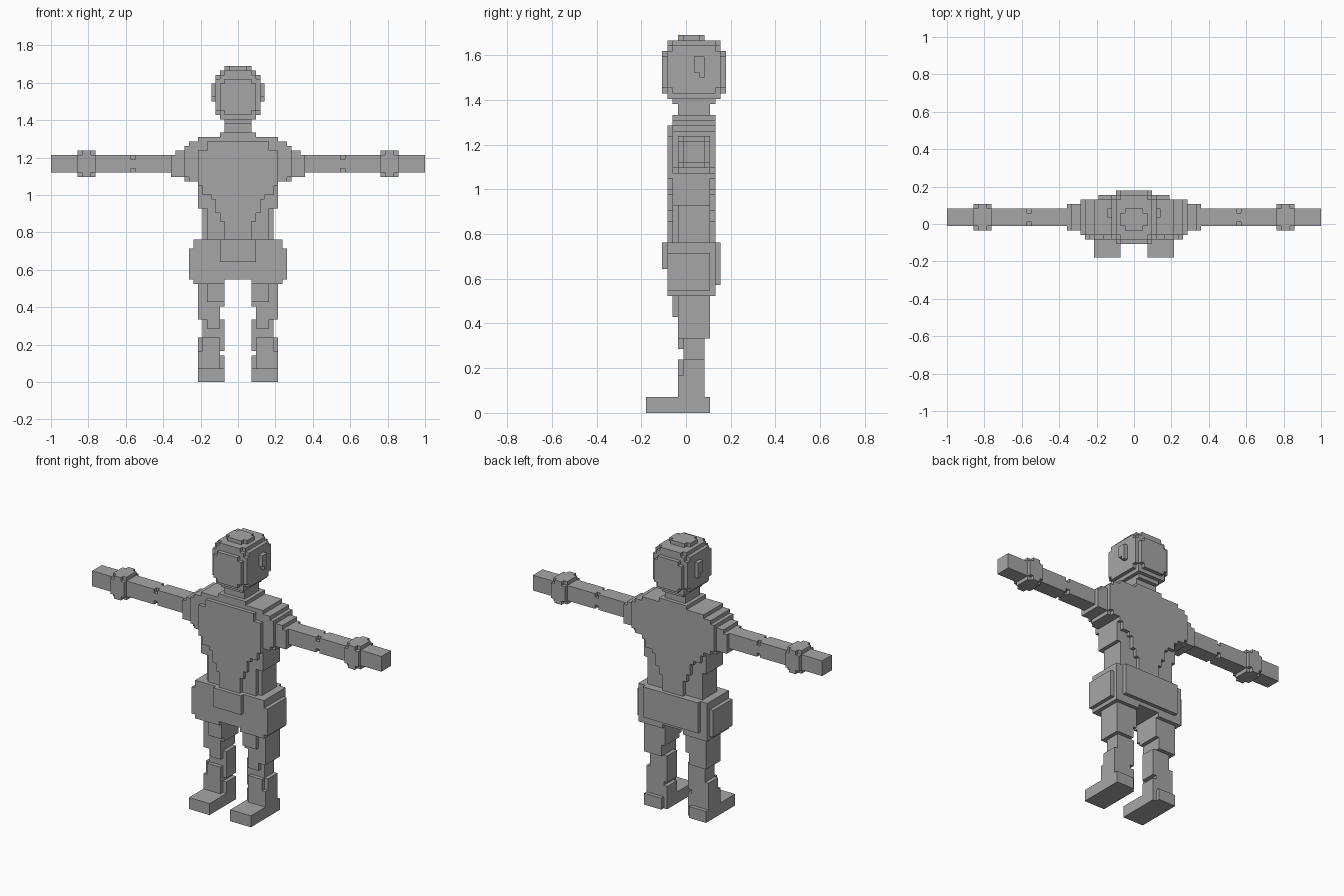
import bpy, bmesh
from itertools import product

if "Cube" in bpy.data.objects:
    bpy.data.objects.remove(bpy.data.objects["Cube"])

V = 2 / 84  # size of one block
grey = bpy.data.materials.new("mid grey")
grey.diffuse_color = (0.38, 0.38, 0.38, 1)
grey.use_nodes = True
grey.node_tree.nodes["Principled BSDF"].inputs["Base Color"].default_value = grey.diffuse_color


def cells(x0, x1, y0, y1, z0, z1):
    return set(product(range(x0, x1), range(y0, y1), range(z0, z1)))


def blocks(*boxes):
    return set().union(*(cells(*b) for b in boxes))


# Right halves in blocks: x0, x1, y0, y1, z0, z1 (mirrored across x = 0)
parts = {}

# Head: nested boxes give the stepped rounding, with ears on the sides
parts["head"] = blocks(
    (0, 5, 5, 13, 60, 68), (0, 4, 4, 14, 60, 69), (0, 3, 3, 14, 60, 68),
    (0, 4, 3, 13, 61, 67), (0, 3, 4, 15, 60, 68), (0, 4, 4, 15, 61, 67),
    (0, 5, 4, 14, 61, 68), (0, 5, 5, 13, 60, 69), (0, 4, 4, 14, 59, 69),
    (0, 4, 5, 13, 59, 70), (0, 3, 4, 14, 59, 70),
    (0, 2, 6, 11, 70, 71), (0, 3, 7, 10, 70, 71), (0, 3, 5, 13, 58, 60))
parts["ear"] = blocks((5, 6, 9, 11, 64, 67), (5, 6, 10, 11, 63, 64))
parts["neck"] = blocks((0, 3, 6, 12, 56, 58), (0, 4, 5, 13, 55, 56))

# Torso: waist, ribs and shoulder slope
torso = blocks(
    (0, 7, 5, 12, 32, 40), (0, 8, 6, 12, 32, 40), (0, 9, 5, 12, 39, 45),
    (0, 9, 5, 13, 45, 55), (0, 11, 5, 13, 45, 54), (0, 12, 5, 13, 46, 53),
    (0, 12, 6, 12, 45, 53))
# Tapering chest and back plates: half width, bottom, top
for w, z0, z1 in ((7, 52, 54), (9, 44, 52), (8, 42, 44), (6, 41, 42),
                  (5, 38, 41), (4, 36, 38), (3, 32, 36)):
    torso |= cells(0, w, 4, 5, z0, z1) | cells(0, w, 12, 13, z0, z1)
parts["torso"] = torso
parts["shoulder"] = blocks((12, 14, 6, 12, 46, 52), (14, 15, 6, 12, 46, 51))

# Arm with a notched elbow edge and a wrist cuff
arm = cells(14, 42, 7, 11, 47, 51)
for y, z in product((7, 10), (47, 50)):
    arm.discard((23, y, z))
parts["arm"] = arm
parts["cuff"] = blocks((32, 36, 6, 12, 47, 51), (32, 36, 7, 11, 46, 52),
                       (33, 35, 6, 12, 46, 52))

# Hips with front flap, side pads and back pad
parts["hips"] = blocks(
    (0, 10, 4, 13, 23, 32), (3, 10, 4, 13, 22, 23), (10, 11, 4, 12, 23, 30),
    (0, 4, 3, 4, 27, 32), (0, 8, 13, 14, 24, 32))

# Leg: thigh, knee, shin, boot and foot
parts["thigh"] = blocks((4, 9, 6, 12, 14, 22), (3, 9, 6, 12, 17, 22),
                        (3, 7, 5, 6, 18, 22))
parts["shin"] = blocks((4, 8, 7, 11, 10, 14), (3, 4, 7, 11, 7, 14),
                       (4, 7, 6, 7, 12, 14))
parts["boot"] = blocks((4, 9, 7, 11, 0, 10), (4, 8, 6, 7, 3, 10),
                       (8, 9, 6, 7, 3, 7), (3, 4, 7, 11, 3, 6))
parts["foot"] = blocks((3, 9, 0, 11, 0, 3), (4, 9, 11, 12, 0, 3))

# Mirror, and give every block to the first part that claims it
solid = set()
for name in parts:
    full = parts[name] | {(-1 - x, y, z) for x, y, z in parts[name]}
    parts[name] = full - solid
    solid |= full


def build(name, part):
    """Make a mesh of the outward block faces of one part."""
    bm = bmesh.new()
    verts = {}

    def vert(p):
        if p not in verts:
            verts[p] = bm.verts.new((p[0] * V, (p[1] - 7.5) * V, p[2] * V))
        return verts[p]

    for c in part:
        for axis, side in product(range(3), (0, 1)):
            n = list(c)
            n[axis] += 2 * side - 1
            if tuple(n) in solid:
                continue
            a, b = (axis + 1) % 3, (axis + 2) % 3
            ring = []
            for da, db in ((0, 0), (1, 0), (1, 1), (0, 1)):
                p = list(c)
                p[axis] += side
                p[a] += da
                p[b] += db
                ring.append(vert(tuple(p)))
            bm.faces.new(ring if side else ring[::-1])
    bmesh.ops.dissolve_limit(bm, angle_limit=0.01, verts=bm.verts[:], edges=bm.edges[:])
    mesh = bpy.data.meshes.new(name)
    bm.to_mesh(mesh)
    bm.free()
    mesh.materials.append(grey)
    bpy.context.collection.objects.link(bpy.data.objects.new(name, mesh))


for name, part in parts.items():
    if name in ("head", "neck", "torso", "hips"):
        build(name, part)
    else:
        build("right_" + name, {c for c in part if c[0] >= 0})
        build("left_" + name, {c for c in part if c[0] < 0})
